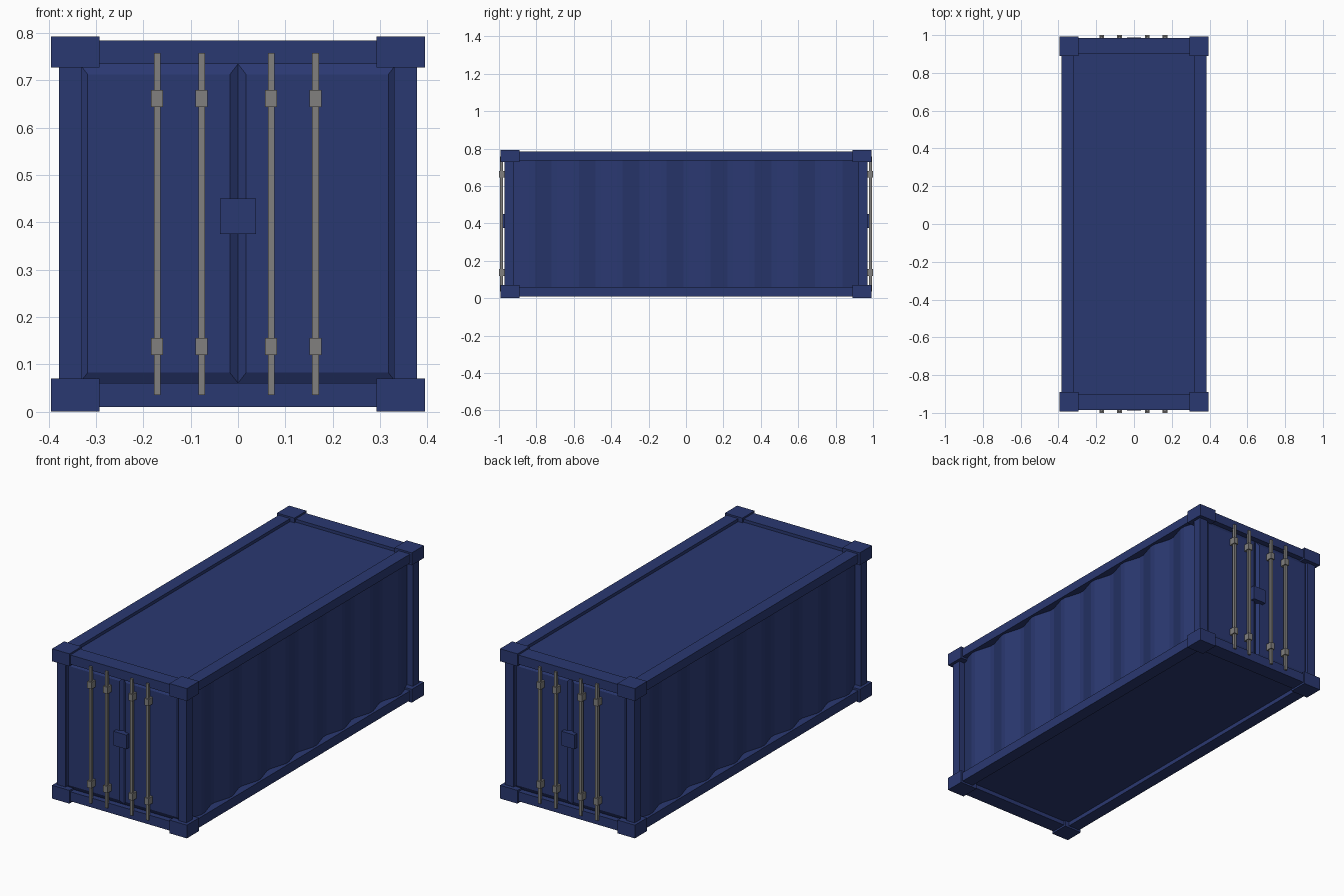
import bpy
import bmesh

cube = bpy.data.objects.get("Cube")
if cube:
    bpy.data.objects.remove(cube, do_unlink=True)


def material(name, rgb):
    mat = bpy.data.materials.new(name)
    mat.use_nodes = True
    color = (*rgb, 1.0)
    mat.diffuse_color = color
    node = mat.node_tree.nodes["Principled BSDF"]
    node.inputs["Base Color"].default_value = color
    node.inputs["Roughness"].default_value = 0.7
    return mat


BLUE = material("navy_blue", (0.023, 0.04, 0.165))
GRAY = material("steel_gray", (0.22, 0.217, 0.21))


def finish(name, bm, mat):
    bmesh.ops.recalc_face_normals(bm, faces=bm.faces)
    mesh = bpy.data.meshes.new(name)
    bm.to_mesh(mesh)
    bm.free()
    mesh.materials.append(mat)
    obj = bpy.data.objects.new(name, mesh)
    bpy.context.scene.collection.objects.link(obj)
    return obj


def box(name, xs, ys, zs, mat=BLUE):
    """Box between the given pairs of limits."""
    bm = bmesh.new()
    bmesh.ops.create_cube(bm, size=1)
    for v in bm.verts:
        v.co = [r[0] if c < 0 else r[1] for c, r in zip(v.co, (xs, ys, zs))]
    return finish(name, bm, mat)


def span(sign, a, b):
    return sorted((sign * a, sign * b))


def door_leaf(name, xs, zs, end):
    """Door leaf whose outer face has a shallow chamfer all round."""
    obj = box(name, xs, span(end, 0.954, 0.966), zs)
    cx, cz = sum(xs) / 2, sum(zs) / 2
    for v in obj.data.vertices:
        if abs(v.co.y) > 0.96:
            v.co.x += 0.017 if v.co.x < cx else -0.017
            v.co.z += 0.022 if v.co.z < cz else -0.022


def corrugated_wall(name, side):
    """Gentle wave sheet running along the length of the body."""
    waves, half, outer, inner = 8, 0.94, 0.371, 0.344
    pitch = 2 * half / waves
    path = [(side * inner, -half)]
    for i in range(waves):
        start = -half + i * pitch
        for part, x in ((0.06, inner), (0.44, outer), (0.56, outer), (0.94, inner)):
            path.append((side * x, start + part * pitch))
    path.append((side * inner, half))
    bm = bmesh.new()
    columns = [[bm.verts.new((x, y, z)) for z in (0.04, 0.755)] for x, y in path]
    for a, b in zip(columns, columns[1:]):
        bm.faces.new((a[0], b[0], b[1], a[1]))
    obj = finish(name, bm, BLUE)
    # Faces point outward, thickness goes inward
    facing = sum(p.normal.x for p in obj.data.polygons)
    if facing * side < 0:
        obj.data.flip_normals()
    solid = obj.modifiers.new("thickness", "SOLIDIFY")
    solid.thickness = 0.01
    solid.offset = -1


# Roof and floor sheets, recessed between the rails
box("roof", (-0.33, 0.33), (-0.92, 0.92), (0.745, 0.768))
box("floor", (-0.33, 0.33), (-0.92, 0.92), (0.032, 0.055))

# Long sides: rails and corrugated walls
for side, label in ((-1, "right"), (1, "left")):
    corrugated_wall(f"{label}_wall", side)
    for level, zs in (("bottom", (0.01, 0.06)), ("top", (0.737, 0.784))):
        box(f"{label}_{level}_rail", span(side, 0.318, 0.385), (-0.95, 0.95), zs)

# Both ends: rails, doors and locking gear
for end, label in ((-1, "front"), (1, "back")):
    for level, zs in (("bottom", (0.01, 0.06)), ("top", (0.735, 0.784))):
        box(f"{label}_{level}_rail", (-0.36, 0.36), span(end, 0.90, 0.984), zs)
    box(f"{label}_door_backing", (-0.335, 0.335), span(end, 0.91, 0.954), (0.05, 0.745))
    door_leaf(f"{label}_door_right", (-0.335, 0), (0.06, 0.735), end)
    door_leaf(f"{label}_door_left", (0, 0.335), (0.06, 0.735), end)
    box(f"{label}_lock_box", (-0.038, 0.038), span(end, 0.95, 0.988), (0.375, 0.45))

    for i, x in enumerate((-0.171, -0.077, 0.07, 0.164), 1):
        box(f"{label}_locking_bar_{i}", (x - 0.007, x + 0.007),
            span(end, 0.979, 0.994), (0.035, 0.758), GRAY)
        for level, z in (("lower", 0.137), ("upper", 0.662)):
            box(f"{label}_{level}_bracket_{i}", (x - 0.0125, x + 0.0125),
                span(end, 0.955, 1.0), (z - 0.018, z + 0.018), GRAY)

    # Corner posts and corner blocks
    for side, hand in ((-1, "right"), (1, "left")):
        box(f"{label}_{hand}_post", span(side, 0.33, 0.379),
            span(end, 0.922, 0.971), (0.05, 0.745))
        for level, zs in (("bottom", (0, 0.07)), ("top", (0.727, 0.793))):
            box(f"{label}_{hand}_{level}_corner", span(side, 0.293, 0.395),
                span(end, 0.89, 0.992), zs)
